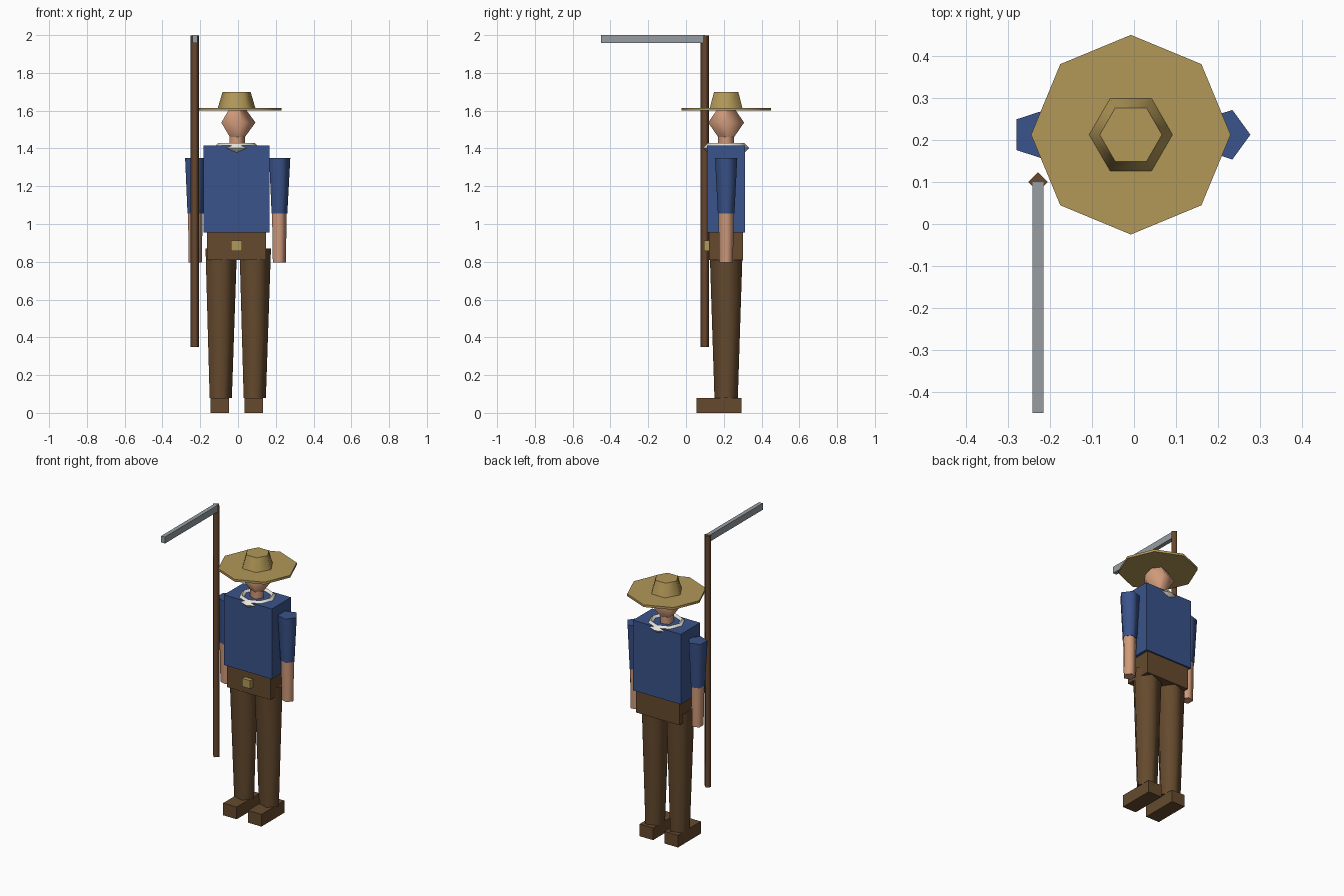
import bpy
from math import cos, sin, tau, pi

if "Cube" in bpy.data.objects:
    bpy.data.objects.remove(bpy.data.objects["Cube"], do_unlink=True)

CX, CY = -0.0075, 0.2125  # centre line of the figure


def material(name, rgb):
    """Flat material from an sRGB colour."""
    lin = [((c / 255 + 0.055) / 1.055) ** 2.4 for c in rgb] + [1]
    m = bpy.data.materials.new(name)
    m.use_nodes = True
    m.diffuse_color = lin
    bsdf = m.node_tree.nodes["Principled BSDF"]
    bsdf.inputs["Base Color"].default_value = lin
    bsdf.inputs["Roughness"].default_value = 0.9
    return m


STRAW = material("straw", (178, 152, 88))
BLUE = material("blue cloth", (58, 83, 138))
TROUSER = material("brown cloth", (101, 74, 46))
WOOD = material("dark wood", (103, 72, 47))
SKIN = material("skin", (208, 154, 122))
STEEL = material("grey steel", (150, 157, 162))
WHITE = material("white cloth", (232, 230, 220))


def add_mesh(name, verts, faces, mat, smooth=False):
    mesh = bpy.data.meshes.new(name)
    mesh.from_pydata(verts, [], faces)
    mesh.materials.append(mat)
    # side quads blend into each other, the end caps stay flat
    for p in mesh.polygons:
        p.use_smooth = smooth and not abs(p.normal.z) > 0.999
    mesh.update()
    obj = bpy.data.objects.new(name, mesh)
    bpy.context.collection.objects.link(obj)
    return obj


def box(name, x, y, z, mat):
    """Box from its (low, high) range on each axis."""
    verts = [(a, b, c) for c in z for a, b in
             ((x[0], y[0]), (x[1], y[0]), (x[1], y[1]), (x[0], y[1]))]
    faces = [(3, 2, 1, 0), (4, 5, 6, 7)]
    faces += [(i, (i + 1) % 4, (i + 1) % 4 + 4, i + 4) for i in range(4)]
    return add_mesh(name, verts, faces, mat)


def turned(name, sides, profile, mat, x=CX, y=CY):
    """Stack of regular polygons, profile = (radius, height) from the bottom up."""
    verts = [(x + r * cos(tau * i / sides), y + r * sin(tau * i / sides), z)
             for r, z in profile for i in range(sides)]
    faces = [tuple(reversed(range(sides))),
             tuple(range(len(verts) - sides, len(verts)))]
    for k in range(len(profile) - 1):
        for i in range(sides):
            j = (i + 1) % sides
            a, b = k * sides, (k + 1) * sides
            faces.append((a + i, a + j, b + j, b + i))
    return add_mesh(name, verts, faces, mat, smooth=True)


# Hat
turned("hat_brim", 8, [(0.2375, 1.6), (0.2375, 1.615)], STRAW)
turned("hat_crown", 6, [(0.1, 1.612), (0.074, 1.7)], STRAW)

# Head and neck
turned("head", 5, [(0.004, 1.405), (0.1, 1.537), (0.004, 1.669)], SKIN)
turned("neck", 5, [(0.045, 1.39), (0.045, 1.46)], SKIN)

# Neckerchief ring, its corners poking through the shirt front and back
bpy.ops.mesh.primitive_torus_add(
    major_segments=8, minor_segments=4, major_radius=0.096, minor_radius=0.027,
    location=(CX, CY, 1.402))
scarf = bpy.context.object
scarf.name = "neckerchief"
scarf.data.materials.append(WHITE)
bpy.ops.object.shade_smooth_by_angle(angle=pi / 3)

# Torso, hips and buckle
box("shirt", (CX - 0.174, CX + 0.174), (CY - 0.1, CY + 0.1), (0.955, 1.415), BLUE)
box("hips", (CX - 0.157, CX + 0.157), (CY - 0.09, CY + 0.09), (0.81, 0.955), TROUSER)
box("belt_buckle", (CX - 0.029, CX + 0.029), (0.096, 0.126), (0.858, 0.912), STRAW)

# Limbs
for side, s in (("left", 1), ("right", -1)):
    arm, leg = CX + s * 0.2225, CX + s * 0.09
    turned(side + "_sleeve", 5, [(0.046, 1.055), (0.062, 1.35)], BLUE, x=arm)
    turned(side + "_forearm", 5, [(0.038, 0.795), (0.043, 1.056)], SKIN, x=arm)
    turned(side + "_leg", 5, [(0.065, 0.078), (0.092, 0.87)], TROUSER, x=leg)
    box(side + "_shoe", (leg - 0.049, leg + 0.049), (0.055, 0.293), (0, 0.08), TROUSER)

# Scythe
turned("scythe_pole", 4, [(0.023, 0.35), (0.023, 1.999)], WOOD, x=-0.2285, y=0.1)
box("scythe_blade", (-0.242, -0.215), (-0.45, 0.1), (1.957, 2.0), STEEL)
